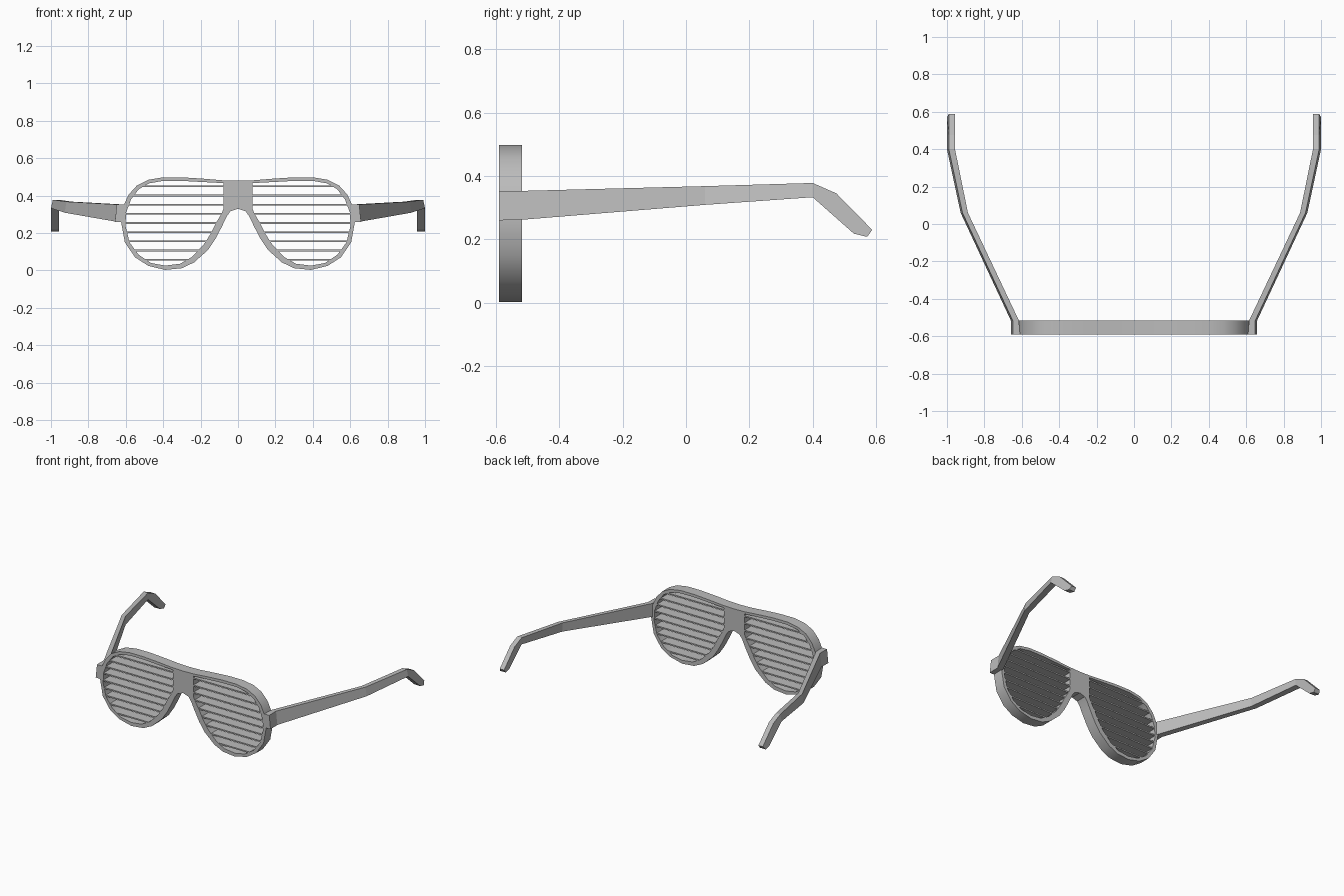
import bpy, bmesh

if "Cube" in bpy.data.objects:
    bpy.data.objects.remove(bpy.data.objects["Cube"], do_unlink=True)

FRONT, BACK = -0.59, -0.517
MID, HALF = (FRONT + BACK) / 2, (BACK - FRONT) / 2

grey = bpy.data.materials.new("grey plastic")
grey.use_nodes = True
colour = (0.5, 0.5, 0.5, 1)
grey.diffuse_color = colour
grey.node_tree.nodes["Principled BSDF"].inputs["Base Color"].default_value = colour

# Right-hand half of the rim outline, from top centre to the nose arch
outer = [(0, .48), (.08, .482), (.19, .491), (.3, .498), (.4, .498), (.48, .485), (.54, .455),
         (.585, .405), (.615, .34), (.625, .26), (.605, .15), (.55, .07), (.48, .025), (.39, .003),
         (.3, .012), (.235, .043), (.16, .11), (.12, .17), (.086, .235), (.06, .29), (.04, .317), (0, .33)]
# Lens opening
opening = [(.077, .467), (.19, .473), (.3, .479), (.4, .479), (.475, .466), (.53, .435), (.572, .38),
           (.598, .31), (.602, .24), (.58, .15), (.53, .083), (.465, .04), (.39, .026), (.31, .036),
           (.25, .07), (.187, .134), (.15, .19), (.12, .25), (.09, .3), (.077, .33)]


def mirror(points):
    return [(-x, z) for x, z in reversed(points)]


def activate(obj):
    bpy.ops.object.select_all(action='DESELECT')
    obj.select_set(True)
    bpy.context.view_layer.objects.active = obj


def mesh_object(name, bm):
    bmesh.ops.recalc_face_normals(bm, faces=bm.faces)
    mesh = bpy.data.meshes.new(name)
    bm.to_mesh(mesh)
    bm.free()
    mesh.materials.append(grey)
    obj = bpy.data.objects.new(name, mesh)
    bpy.context.collection.objects.link(obj)
    return obj


# Frame: filled outline with two openings
curve = bpy.data.curves.new("frame", 'CURVE')
curve.dimensions = '2D'
curve.fill_mode = 'BOTH'
curve.extrude = HALF
for loop in (outer + mirror(outer)[1:-1], opening, mirror(opening)):
    spline = curve.splines.new('POLY')
    spline.points.add(len(loop) - 1)
    for p, (x, z) in zip(spline.points, loop):
        p.co = (x, z, 0, 1)
    spline.use_cyclic_u = True
curve.materials.append(grey)
frame = bpy.data.objects.new("frame", curve)
bpy.context.collection.objects.link(frame)
frame.location.y = MID
frame.rotation_euler.x = 1.5707963
activate(frame)
bpy.ops.object.convert(target='MESH')
frame = bpy.context.object
bm = bmesh.new()
bm.from_mesh(frame.data)
bmesh.ops.remove_doubles(bm, verts=bm.verts, dist=0.0001)
bmesh.ops.recalc_face_normals(bm, faces=bm.faces)
bm.to_mesh(frame.data)
bm.free()
bpy.ops.object.shade_smooth_by_angle(angle=0.6)


def span(z):
    """Width of the lens opening at height z."""
    xs = []
    for (x1, z1), (x2, z2) in zip(opening, opening[1:] + opening[:1]):
        if (z1 - z) * (z2 - z) < 0:
            xs.append(x1 + (x2 - x1) * (z - z1) / (z2 - z1))
    return min(xs), max(xs)


# Shutter slats across both lenses
for side, sign in (("left", 1), ("right", -1)):
    bm = bmesh.new()
    for i in range(9):
        z = 0.058 + i * 0.049
        lo, hi = span(z)
        lo, hi = lo - 0.008, hi + 0.008
        cube = bmesh.ops.create_cube(bm, size=1)["verts"]
        bmesh.ops.scale(bm, vec=(hi - lo, 2 * HALF - 0.004, 0.009), verts=cube)
        bmesh.ops.translate(bm, vec=(sign * (lo + hi) / 2, MID, z), verts=cube)
    mesh_object(side + "_slats", bm)

# Arms: sections as top y, top z, bottom y, bottom z, inner x, outer x
sections = [(FRONT, .352, FRONT, .26, .61, .648), (BACK, .353, BACK, .262, .615, .648),
            (.06, .368, .06, .309, .888, .917), (.4, .378, .4, .333, .957, .99),
            (.475, .345, .53, .218, .957, .99), (.588, .23, .572, .208, .957, .99)]
for side, sign in (("left", 1), ("right", -1)):
    bm = bmesh.new()
    rings = []
    for yt, zt, yb, zb, xi, xo in sections:
        corners = [(xi, yt, zt), (xo, yt, zt), (xo + .01, yb, zb), (xi, yb, zb)]
        rings.append([bm.verts.new((sign * x, y, z)) for x, y, z in corners])
    for a, b in zip(rings, rings[1:]):
        for i in range(4):
            j = (i + 1) % 4
            bm.faces.new((a[i], a[j], b[j], b[i]))
    bm.faces.new(rings[0])
    bm.faces.new(rings[-1])
    mesh_object(side + "_arm", bm)
